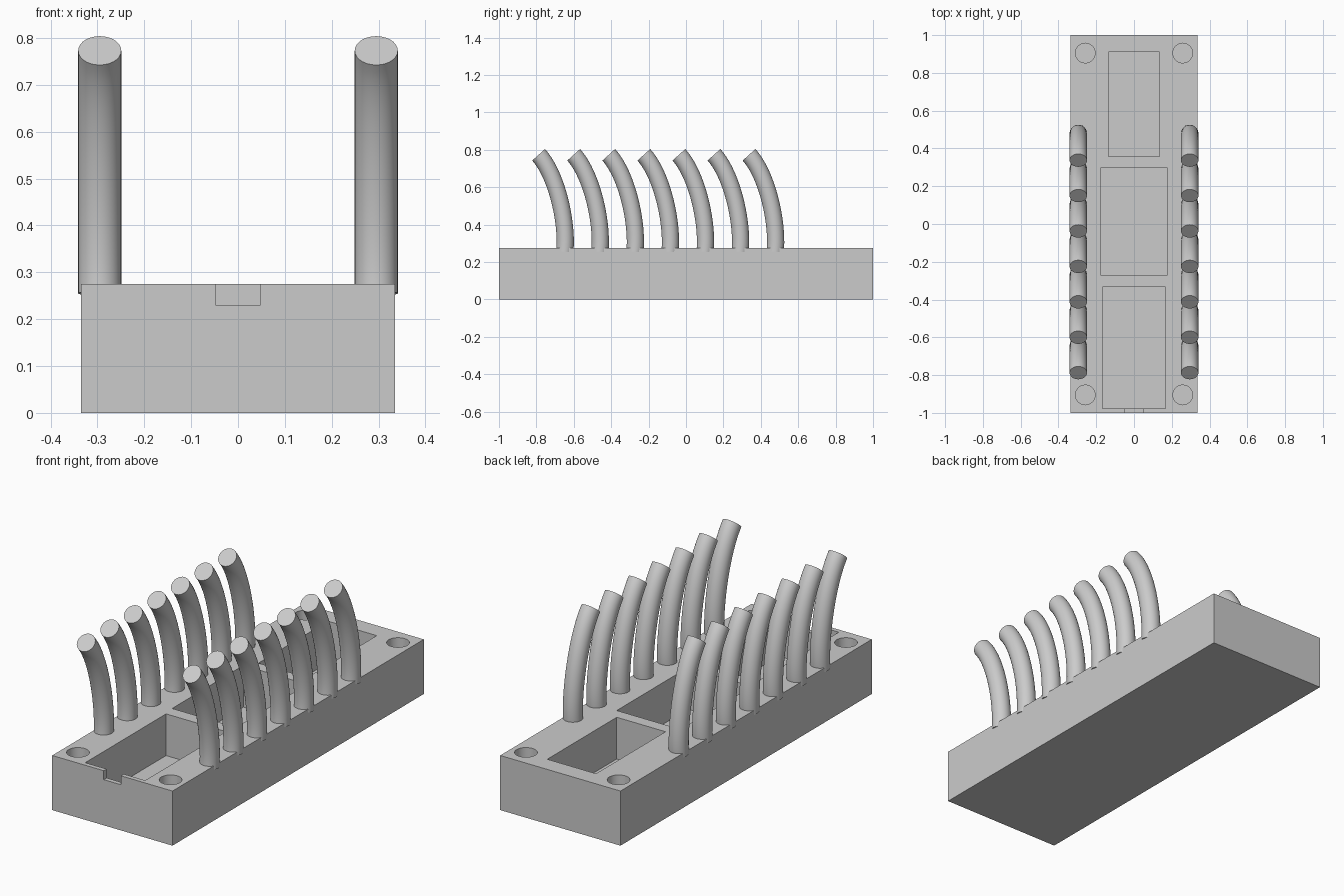
import bpy
import math
from mathutils import Vector

default_cube = bpy.data.objects.get("Cube")
if default_cube:
    bpy.data.objects.remove(default_cube, do_unlink=True)

# Single flat grey
grey = bpy.data.materials.new("light grey")
grey.use_nodes = True
grey.diffuse_color = (0.6, 0.6, 0.6, 1)
grey.node_tree.nodes["Principled BSDF"].inputs["Base Color"].default_value = (0.6, 0.6, 0.6, 1)

WIDTH, LENGTH, TOP = 0.67, 2.0, 0.275
FLOOR = 0.065


def box(name, x0, x1, y0, y1, z0, z1):
    bpy.ops.mesh.primitive_cube_add(
        size=1, location=((x0 + x1) / 2, (y0 + y1) / 2, (z0 + z1) / 2))
    ob = bpy.context.object
    ob.name = name
    ob.scale = (x1 - x0, y1 - y0, z1 - z0)
    bpy.ops.object.transform_apply(location=False, rotation=False, scale=True)
    return ob


def cut(target, cutter):
    cutter.hide_render = True
    mod = target.modifiers.new("cut", 'BOOLEAN')
    mod.operation = 'DIFFERENCE'
    mod.solver = 'EXACT'
    mod.object = cutter
    bpy.context.view_layer.objects.active = target
    bpy.ops.object.modifier_apply(modifier=mod.name)
    bpy.data.objects.remove(cutter, do_unlink=True)


def smooth(ob):
    bpy.ops.object.select_all(action='DESELECT')
    ob.select_set(True)
    bpy.context.view_layer.objects.active = ob
    bpy.ops.object.shade_smooth_by_angle(angle=math.radians(30))


# Base block
base = box("base_block", -WIDTH / 2, WIDTH / 2, -LENGTH / 2, LENGTH / 2, 0, TOP)
base.data.materials.append(grey)

# Three open pockets: half width, front edge, back edge
for half, y0, y1 in ((0.167, -0.977, -0.334), (0.178, -0.27, 0.297), (0.136, 0.357, 0.91)):
    cut(base, box("pocket_cutter", -half, half, y0, y1, FLOOR, TOP + 0.1))

# Cable notch through the thin front wall
cut(base, box("notch_cutter", -0.048, 0.048, -1.1, -0.95, 0.23, TOP + 0.1))

# Round corner holes
for x in (-0.258, 0.258):
    for y in (-0.905, 0.905):
        bpy.ops.mesh.primitive_cylinder_add(
            vertices=48, radius=0.052, depth=0.3, location=(x, y, FLOOR + 0.15))
        cut(base, bpy.context.object)
smooth(base)

# Curved rib, bending towards the front; origin at its foot
path = bpy.data.curves.new("rib_path", 'CURVE')
path.dimensions = '3D'
path.resolution_u = 20
path.bevel_depth = 0.046
path.bevel_resolution = 12
path.use_fill_caps = True
spline = path.splines.new('BEZIER')
spline.bezier_points.add(1)
foot, tip = spline.bezier_points
for p in (foot, tip):
    p.handle_left_type = p.handle_right_type = 'FREE'
foot.co = Vector((0, 0, 0))
foot.handle_right = Vector((0, 0.015, 0.15))
foot.handle_left = -foot.handle_right
tip.co = Vector((0, -0.14, 0.518))
tip.handle_left = tip.co + Vector((0, 0.1, -0.111))
tip.handle_right = tip.co + Vector((0, -0.1, 0.111))

rib = bpy.data.objects.new("rib_left_1", path)
bpy.context.collection.objects.link(rib)
bpy.ops.object.select_all(action='DESELECT')
rib.select_set(True)
bpy.context.view_layer.objects.active = rib
bpy.ops.object.convert(target='MESH')
rib = bpy.context.object
rib.data.materials.clear()
rib.data.materials.append(grey)
smooth(rib)

# Two rows of seven ribs
for side, x in (("left", 0.295), ("right", -0.295)):
    for i in range(7):
        ob = rib
        if side == "right" or i > 0:
            ob = rib.copy()
            bpy.context.collection.objects.link(ob)
            ob.name = f"rib_{side}_{i + 1}"
        ob.location = (x, -0.648 + i * 0.1875, 0.255)
